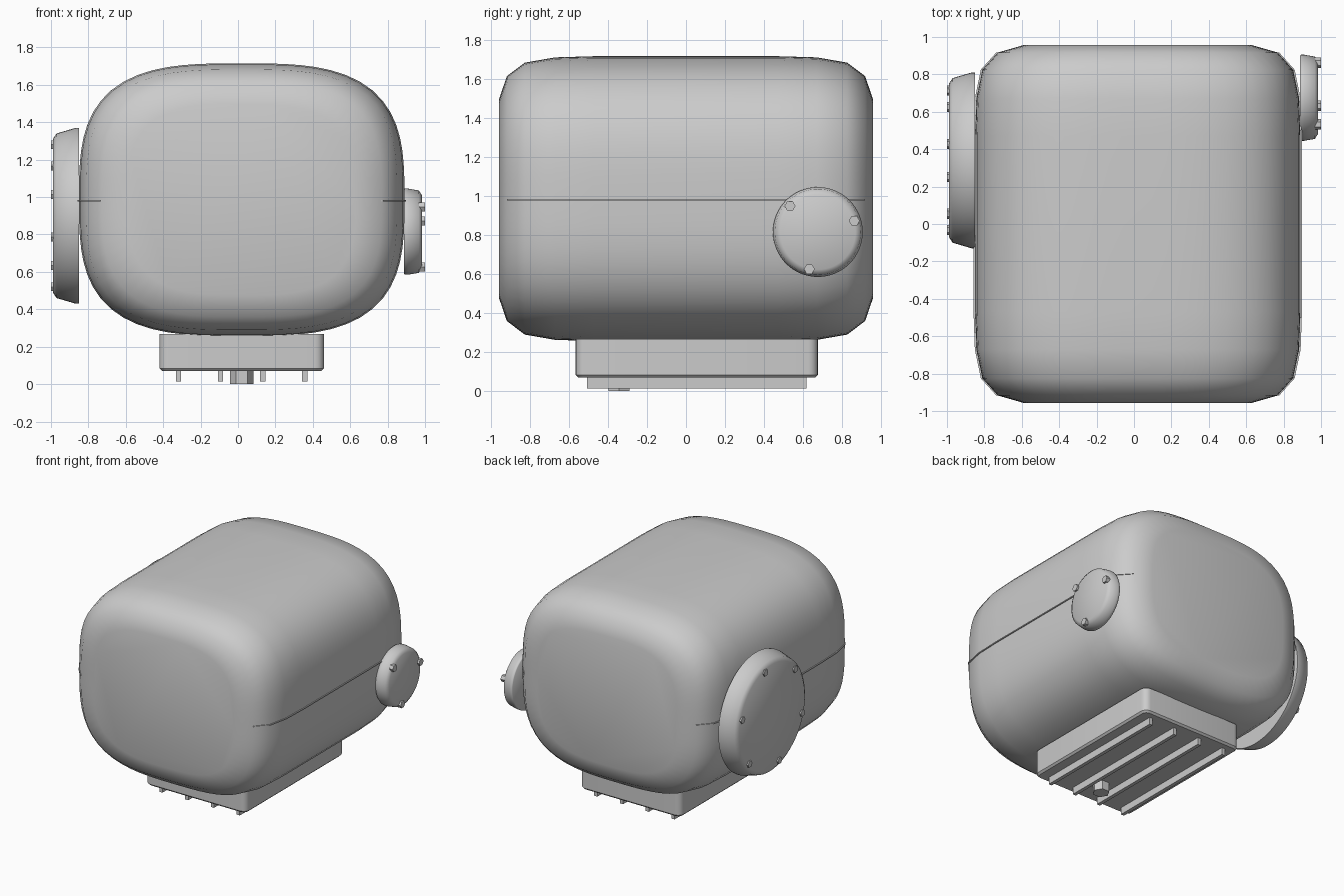
import bpy, bmesh, math
from mathutils import Matrix, Vector

if "Cube" in bpy.data.objects:
    bpy.data.objects.remove(bpy.data.objects["Cube"])

CX, CZ, HX, HZ = 0.02, 0.986, 0.87, 0.729
# end rounding: (distance along y, section scale)
ENDS = [(-0.957, 0.70), (-0.917, 0.86), (-0.825, 0.955), (-0.67, 0.992), (-0.47, 1.0)]
RINGS = ENDS + [(-y, s) for y, s in reversed(ENDS)]


def make_object(name, bm, angle=30):
    bmesh.ops.recalc_face_normals(bm, faces=bm.faces)
    me = bpy.data.meshes.new(name)
    bm.to_mesh(me)
    bm.free()
    ob = bpy.data.objects.new(name, me)
    bpy.context.collection.objects.link(ob)
    bpy.ops.object.select_all(action='DESELECT')
    ob.select_set(True)
    bpy.context.view_layer.objects.active = ob
    bpy.ops.object.shade_smooth_by_angle(angle=math.radians(angle))
    return ob


def loft(rings):
    bm = bmesh.new()
    loops = [[bm.verts.new(p) for p in ring] for ring in rings]
    n = len(loops[0])
    for a, b in zip(loops, loops[1:]):
        for i in range(n):
            j = (i + 1) % n
            bm.faces.new((a[i], a[j], b[j], b[i]))
    bm.faces.new(loops[0])
    bm.faces.new(loops[-1])
    return bm


def disc(name, profile, y, z, sides=64, angle=50):
    """Turned part about the x axis from (x, radius) pairs."""
    rings = []
    for x, r in profile:
        angs = [2 * math.pi * i / sides for i in range(sides)]
        rings.append([(x, y + r * math.cos(a), z + r * math.sin(a)) for a in angs])
    return make_object(name, loft(rings), angle)


def bolts(name, count, x0, x1, y, z, ring_r, r):
    for k in range(count):
        a = math.radians(17) + 2 * math.pi * k / count
        disc(f"{name}_{k + 1}", [(x0, r), (x1, r)], y + ring_r * math.cos(a),
             z + ring_r * math.sin(a), 6, 30)


def box(x0, x1, y0, y1, z0, z1):
    bm = bmesh.new()
    size = Vector((x1 - x0, y1 - y0, z1 - z0))
    mid = Vector((x0 + x1, y0 + y1, z0 + z1)) / 2
    bmesh.ops.create_cube(bm, size=1, matrix=Matrix.Translation(mid) @ Matrix.Diagonal(size).to_4x4())
    return bm


# main housing: superellipse section with rounded ends
def section(y, s, n=72, power=3.15):
    pts = []
    for i in range(n):
        a = 2 * math.pi * i / n
        c, d = math.cos(a), math.sin(a)
        k = s / (abs(c) ** power + abs(d) ** power) ** (1 / power)
        # wrap angle in proportion to the half sizes
        pts.append((CX + HX * k * c, y, CZ + HZ * k * d))
    return pts


make_object("housing", loft([section(y, s) for y, s in RINGS]), 60)

# joint line along both sides, just proud of the housing
for side, name in ((-1, "left_seam"), (1, "right_seam")):
    rings = []
    for y, s in RINGS[1:-1]:
        x = CX + side * (HX * s + 0.002)
        rings.append([(x + dx, y, 0.98 + dz) for dx, dz in
                      ((-0.006, -0.004), (0.006, -0.004), (0.006, 0.004), (-0.006, 0.004))])
    make_object(name, loft(rings), 40)

# round side covers with bolts
disc("left_cover", [(-0.85, 0.47), (-0.868, 0.47), (-0.97, 0.44), (-0.99, 0.41)], 0.34, 0.90)
bolts("left_cover_bolt", 6, -0.98, -1.0, 0.34, 0.90, 0.39, 0.027)
disc("right_cover", [(0.887, 0.225), (0.892, 0.23), (0.91, 0.23), (0.967, 0.22), (0.985, 0.192)], 0.675, 0.815)
bolts("right_cover_bolt", 3, 0.965, 1.0, 0.675, 0.815, 0.195, 0.028)

# sump pan with rounded corners and chamfered lower rim
bm = box(-0.42, 0.46, -0.565, 0.675, 0.07, 0.268)
up = [e for e in bm.edges if abs(e.verts[0].co.z - e.verts[1].co.z) > 0.1]
bmesh.ops.bevel(bm, geom=up, offset=0.05, segments=5, profile=0.5, affect='EDGES')
low = [e for e in bm.edges if all(v.co.z < 0.08 for v in e.verts)]
bmesh.ops.bevel(bm, geom=low, offset=0.014, segments=1, affect='EDGES')
make_object("sump_pan", bm)

# cooling fins under the pan
for k in range(4):
    x = -0.318 + 0.225 * k
    make_object(f"pan_fin_{k + 1}", box(x - 0.014, x + 0.014, -0.508, 0.617, 0.015, 0.09))

# hexagonal drain plug
hexes = [[(0.02 + 0.062 * math.cos(i * math.pi / 3), -0.343 + 0.062 * math.sin(i * math.pi / 3), z)
          for i in range(6)] for z in (0.0, 0.09)]
make_object("drain_plug", loft(hexes))
